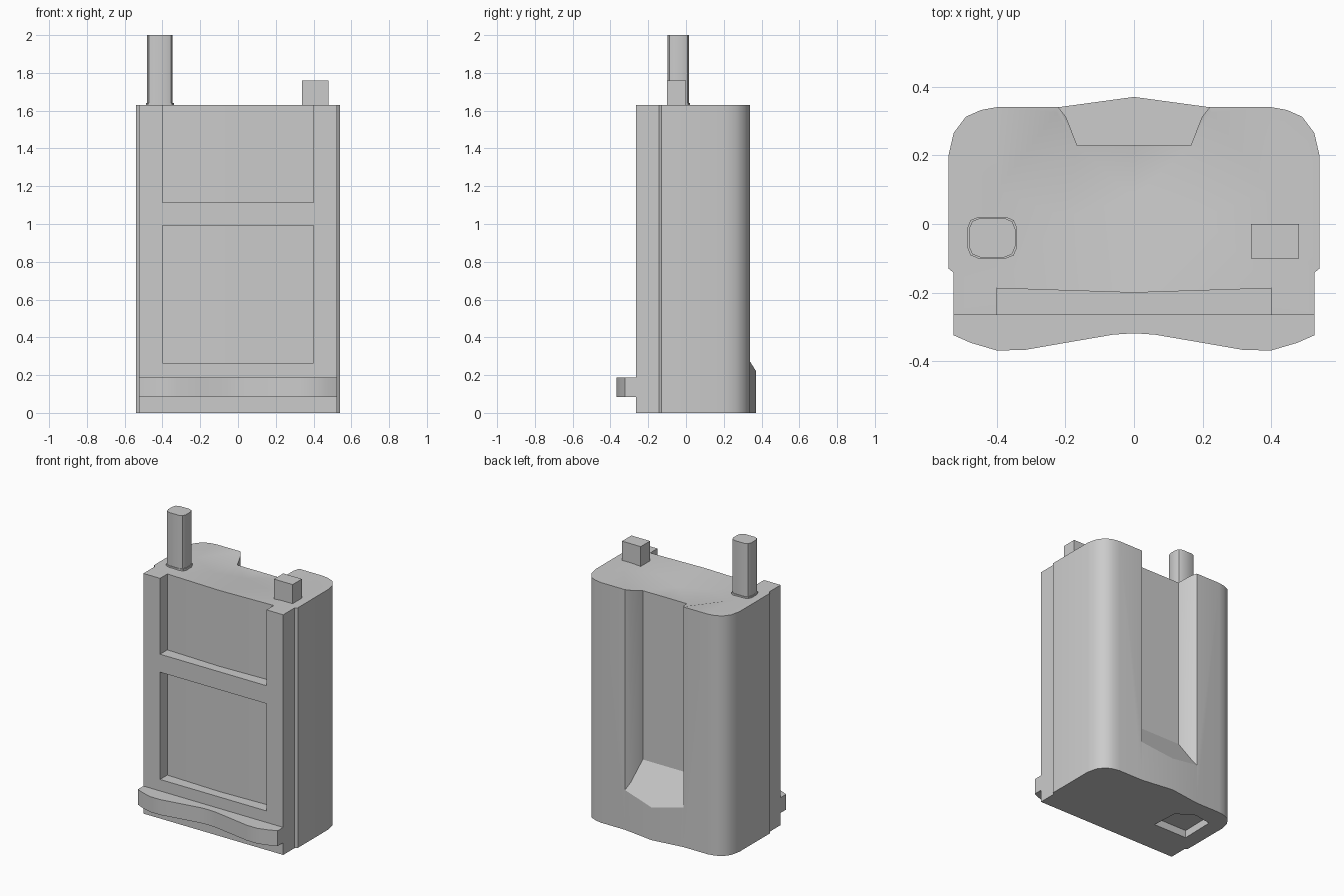
import bpy, bmesh, math
from mathutils import Vector
from mathutils.geometry import delaunay_2d_cdt

if "Cube" in bpy.data.objects:
    bpy.data.objects.remove(bpy.data.objects["Cube"])


def mirrored(half):
    """Close a right-hand outline by mirroring it over x = 0."""
    return half + [(-x, y) for x, y in reversed(half) if abs(x) > 1e-6]


def prism(name, pts, bottom, top, inner=()):
    """Upright prism; bottom and top are heights, top may be a function of x, y."""
    lo = bottom if callable(bottom) else (lambda x, y: bottom)
    hi = top if callable(top) else (lambda x, y: top)
    n = len(pts)
    bm = bmesh.new()
    b = [bm.verts.new((x, y, lo(x, y))) for x, y in pts]
    t = [bm.verts.new((x, y, hi(x, y))) for x, y in pts]
    bm.faces.new(b)
    for i in range(n):
        j = (i + 1) % n
        bm.faces.new((b[i], b[j], t[j], t[i]))
    if inner:
        # cap with extra points so the top can sag
        allp = [Vector(p) for p in pts] + [Vector(p[:2]) for p in inner]
        t += [bm.verts.new(p) for p in inner]
        edges = [(i, (i + 1) % n) for i in range(n)]
        _, _, faces, ov, _, _ = delaunay_2d_cdt(allp, edges, [], 1, 1e-5)
        for f in faces:
            bm.faces.new([t[ov[i][0]] for i in f])
    else:
        bm.faces.new(t)
    bmesh.ops.recalc_face_normals(bm, faces=bm.faces)
    me = bpy.data.meshes.new(name)
    bm.to_mesh(me)
    bm.free()
    ob = bpy.data.objects.new(name, me)
    bpy.context.collection.objects.link(ob)
    return ob


def select(ob):
    bpy.ops.object.select_all(action='DESELECT')
    ob.select_set(True)
    bpy.context.view_layer.objects.active = ob


def cut(ob, cutter):
    cutter.hide_render = True
    mod = ob.modifiers.new("cut", 'BOOLEAN')
    mod.operation = 'DIFFERENCE'
    mod.solver = 'EXACT'
    mod.object = cutter
    select(ob)
    bpy.ops.object.modifier_apply(modifier=mod.name)
    bpy.data.objects.remove(cutter, do_unlink=True)


def smooth(ob):
    select(ob)
    bpy.ops.object.shade_smooth_by_angle(angle=math.radians(32))


H = 1.63

# Main case: rounded back, stepped front plate, top sagging towards the back channel
outline = mirrored([(0, .37), (.22, .34), (.40, .34), (.445, .332), (.49, .312),
                    (.525, .265), (.54, .20), (.54, -.13), (.525, -.142),
                    (.525, -.265)])
sag = [(0, .225, 1.595), (0, .08, 1.605)]
for s in (-1, 1):
    sag += [(s * .165, .228, 1.595), (s * .225, .325, H), (s * .40, .10, H),
            (s * .40, -.187, H), (s * .2, .02, 1.615)]
sag.append((0, -.2, H))
case = prism("case", outline, 0, H, sag)

# Back channel with sloped floor
channel = mirrored([(.165, .228), (.198, .312), (.222, .342), (.27, .45)])
cut(case, prism("channel_cutter", channel,
                lambda x, y: .27 + (.34 - y) * 1.6, 1.9))

# Front recesses above and below the cross bar
panel = mirrored([(0, -.2), (.40, -.187), (.40, -.4)])
cut(case, prism("upper_recess_cutter", panel, 1.115, 1.9))
cut(case, prism("lower_recess_cutter", panel, .265, .993))

# Pocket in the underside
pocket = [(-.19, -.03), (-.44, -.03), (-.435, .20), (-.31, .22), (-.20, .15)]
cut(case, prism("pocket_cutter", pocket, -.1, .05))
smooth(case)

# Wavy bumper across the lower front
wave = mirrored([(0, -.318), (.06, -.322), (.20, -.346), (.32, -.367), (.40, -.368),
                 (.475, -.346), (.525, -.324), (.525, -.255)])
smooth(prism("bumper", wave, .083, .187))

# Antenna with rounded corners and a slight flare at the base
def rounded(cx, cy, w, d, r, steps=3):
    pts = []
    for k, (sx, sy) in enumerate(((1, 1), (-1, 1), (-1, -1), (1, -1))):
        for i in range(steps):
            a = math.pi / 2 * (k + i / (steps - 1))
            pts.append((cx + sx * (w / 2 - r) + r * math.cos(a),
                        cy + sy * (d / 2 - r) + r * math.sin(a)))
    return pts


smooth(prism("antenna", rounded(-.413, -.04, .135, .114, .032), 1.6, 2.0))
smooth(prism("antenna_collar", rounded(-.413, -.04, .146, .122, .034), 1.6, 1.64))

# Square knob
prism("knob", [(.34, -.1), (.48, -.1), (.48, 0), (.34, 0)], 1.6, 1.76)
